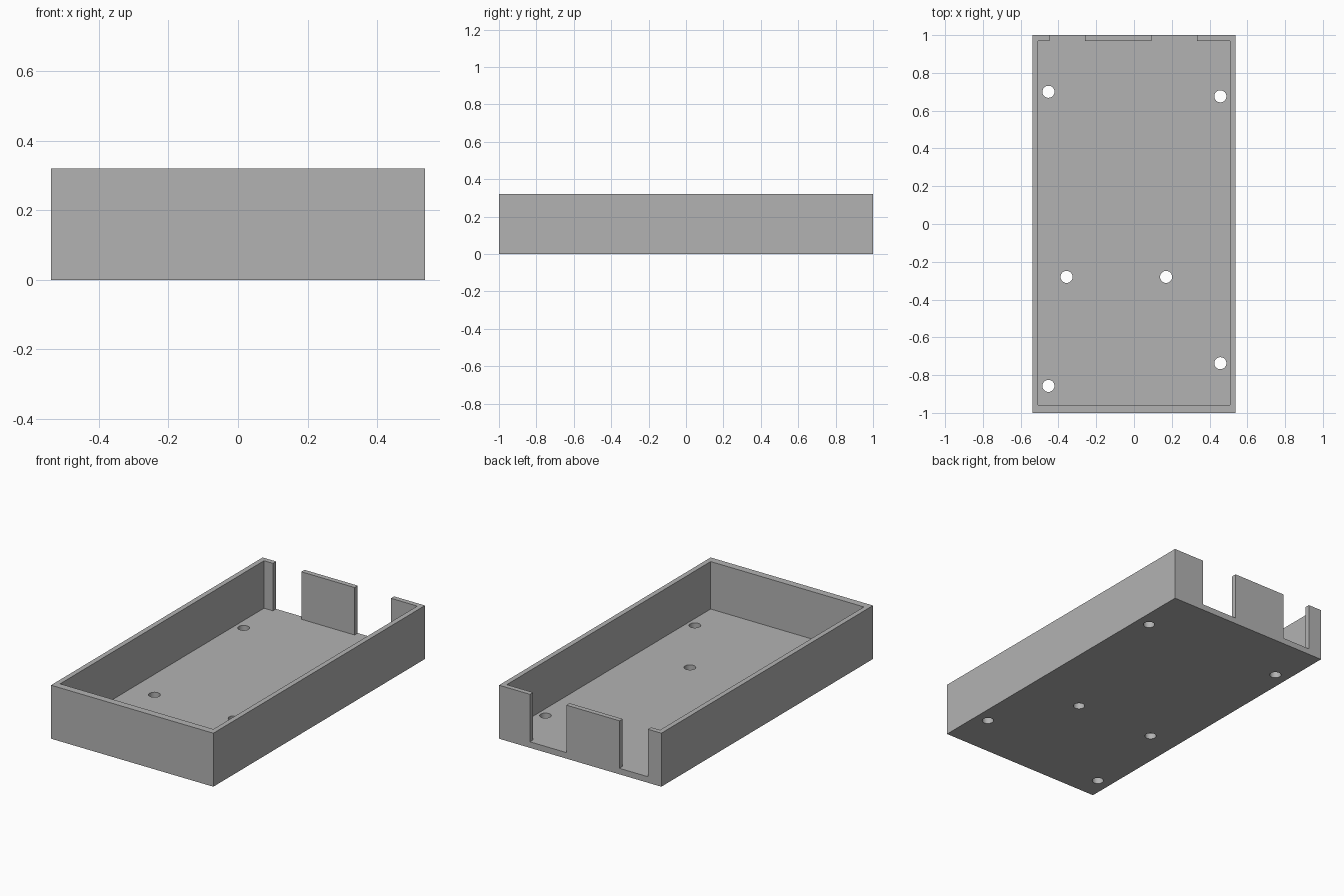
import bpy

HALF_X, HALF_Y, HEIGHT, FLOOR = 0.537, 1.0, 0.32, 0.036
TOP = HEIGHT + 0.1
HOLE_RADIUS = 0.032

cube = bpy.data.objects.get("Cube")
if cube:
    bpy.data.objects.remove(cube, do_unlink=True)

grey = bpy.data.materials.new("plain grey")
grey.use_nodes = True
grey.diffuse_color = (0.45, 0.45, 0.45, 1)
grey.node_tree.nodes["Principled BSDF"].inputs["Base Color"].default_value = (0.45, 0.45, 0.45, 1)


def box(name, x, y, z):
    """Box spanning the given (low, high) ranges."""
    spans = (x, y, z)
    bpy.ops.mesh.primitive_cube_add(size=1, location=[(a + b) / 2 for a, b in spans])
    ob = bpy.context.object
    ob.name = name
    ob.scale = [b - a for a, b in spans]
    bpy.ops.object.transform_apply(location=True, rotation=True, scale=True)
    ob.data.materials.append(grey)
    return ob


def cut(target, cutter):
    """Subtract the cutter from the target, then discard the cutter."""
    cutter.hide_render = True
    mod = target.modifiers.new("cut", "BOOLEAN")
    mod.operation = "DIFFERENCE"
    mod.solver = "EXACT"
    mod.object = cutter
    bpy.context.view_layer.objects.active = target
    bpy.ops.object.modifier_apply(modifier=mod.name)
    bpy.data.objects.remove(cutter, do_unlink=True)


# Open tray: solid block hollowed out from above
tray = box("tray", (-HALF_X, HALF_X), (-HALF_Y, HALF_Y), (0, HEIGHT))
cut(tray, box("cavity", (-0.507, 0.507), (-0.957, 0.97), (FLOOR, TOP)))

# Two connector openings in the back wall, down to the floor
for span in ((-0.448, -0.26), (0.092, 0.333)):
    cut(tray, box("back_opening", span, (0.9, 1.1), (FLOOR, TOP)))

# Round mounting holes through the floor
for x, y in ((-0.453, 0.70), (0.457, 0.676), (-0.357, -0.28),
             (0.17, -0.28), (0.457, -0.737), (-0.453, -0.857)):
    bpy.ops.mesh.primitive_cylinder_add(vertices=32, radius=HOLE_RADIUS, depth=0.2,
                                        location=(x, y, 0))
    hole = bpy.context.object
    hole.name = "mounting_hole"
    hole.data.materials.append(grey)
    cut(tray, hole)

# Smooth hole walls, crisp edges everywhere else
bpy.ops.object.select_all(action="DESELECT")
tray.select_set(True)
bpy.context.view_layer.objects.active = tray
bpy.ops.object.shade_smooth_by_angle()
